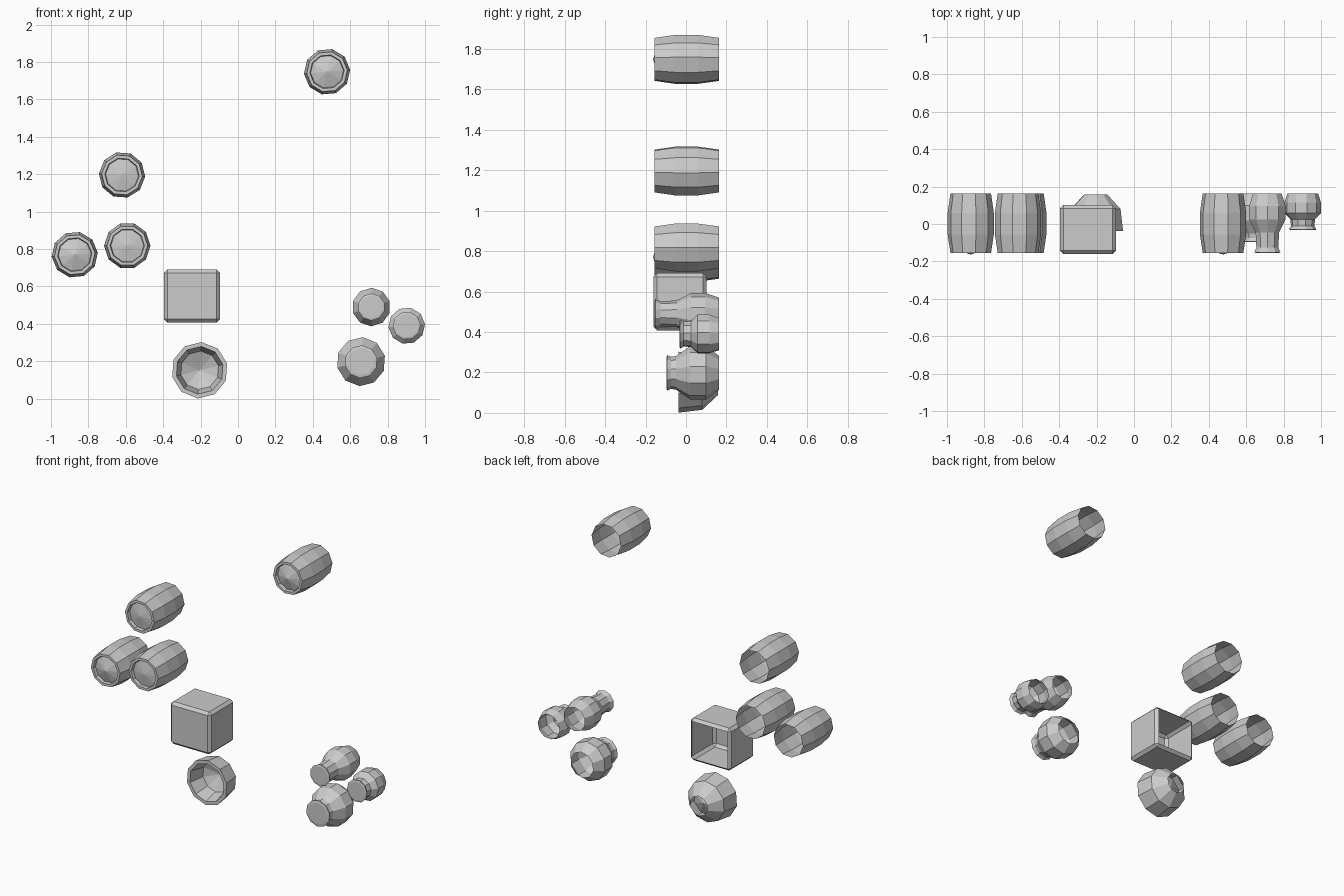
import bpy, bmesh
from math import cos, sin, pi, radians

cube = bpy.data.objects.get("Cube")
if cube:
    bpy.data.objects.remove(cube, do_unlink=True)

SIDES = 10

grey = bpy.data.materials.new("plain grey")
grey.use_nodes = True
grey.diffuse_color = (0.6, 0.6, 0.6, 1)
grey.node_tree.nodes["Principled BSDF"].inputs["Base Color"].default_value = (0.6, 0.6, 0.6, 1)


def finish(name, bm, x, y, z):
    mesh = bpy.data.meshes.new(name)
    bm.to_mesh(mesh)
    bm.free()
    mesh.materials.append(grey)
    obj = bpy.data.objects.new(name, mesh)
    obj.location = (x, y, z)
    bpy.context.collection.objects.link(obj)
    return obj


def turned(name, x, z, turn, profile):
    """Ten-sided shell around y: profile of (radius, y), from the front centre to the open back."""
    bm = bmesh.new()
    start = radians(turn)
    centre = bm.verts.new((0, profile[0][1], 0))
    rings = []
    for r, y in profile[1:]:
        angles = [start + 2 * pi * i / SIDES for i in range(SIDES)]
        rings.append([bm.verts.new((r * cos(a), y, r * sin(a))) for a in angles])
    for i in range(SIDES):
        j = (i + 1) % SIDES
        bm.faces.new((centre, rings[0][i], rings[0][j]))
        for a, b in zip(rings, rings[1:]):
            bm.faces.new((a[i], b[i], b[j], a[j]))
    return finish(name, bm, x, 0, z)


# Barrels lying with recessed, slightly pointed lids to the front
def barrel(name, x, z, turn, tip):
    turned(name, x, z, turn, [(0, tip), (0.088, -0.135), (0.092, -0.155), (0.109, -0.155),
                              (0.124, -0.055), (0.124, 0.06), (0.109, 0.164)])


barrel("barrel_top_left", 0.476, 1.748, 5, -0.163)
barrel("barrel_upper_right", -0.62, 1.196, -4, -0.15)
barrel("barrel_lower_right", -0.873, 0.77, 5, -0.163)
barrel("barrel_lower_inner", -0.592, 0.818, 0, -0.15)

# Crate: bevelled box, open at the back
bm = bmesh.new()
bmesh.ops.create_cube(bm, size=1)
bmesh.ops.scale(bm, vec=(0.3, 0.262, 0.284), verts=bm.verts)
bmesh.ops.bevel(bm, geom=bm.edges[:], offset=0.018, segments=1, affect='EDGES')
back = [f for f in bm.faces if f.normal.y > 0.99]
bmesh.ops.delete(bm, geom=back, context='FACES')
finish("crate", bm, -0.246, -0.03, 0.549)

# Bowl with its hollow to the front
turned("bowl", -0.205, 0.152, 14, [(0, 0.11), (0.103, 0.065), (0.128, -0.037), (0.151, -0.037),
                                   (0.137, 0.08), (0.065, 0.157)])

# Jars with flared, closed mouths
turned("large_jar", 0.658, 0.198, 14, [(0, -0.097), (0.073, -0.097), (0.088, -0.094), (0.08, -0.075),
                                       (0.083, -0.05), (0.131, 0.02), (0.131, 0.1), (0.085, 0.162)])
turned("tall_jar", 0.713, 0.49, 18, [(0, -0.155), (0.062, -0.155), (0.073, -0.152), (0.062, -0.125),
                                     (0.066, -0.045), (0.103, 0.025), (0.103, 0.095), (0.08, 0.164)])
turned("small_jar", 0.902, 0.39, 5, [(0, -0.032), (0.064, -0.032), (0.075, -0.029), (0.063, -0.012),
                                     (0.066, 0.025), (0.098, 0.058), (0.098, 0.115), (0.082, 0.164)])
